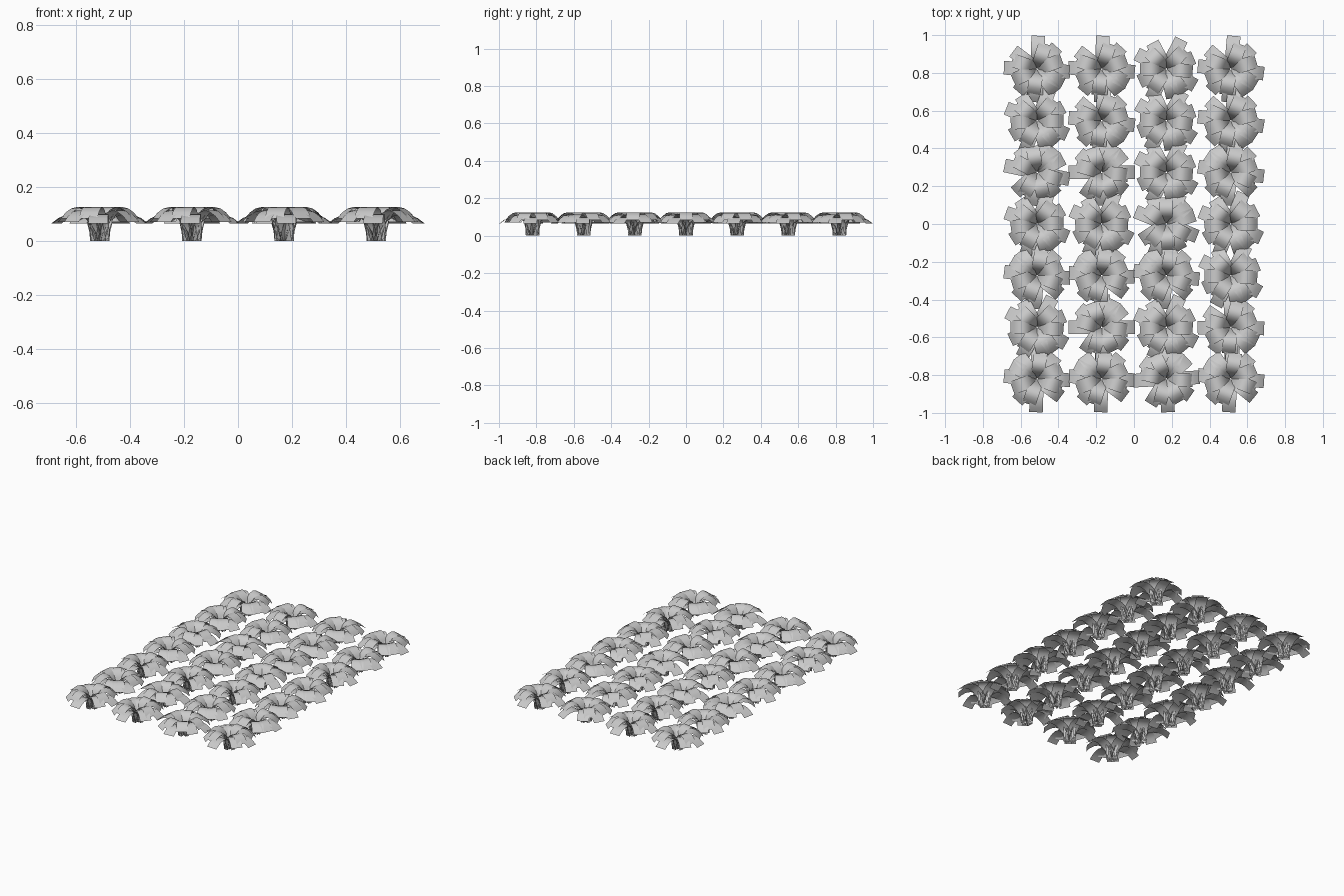
import bpy
import bmesh
from math import radians
from mathutils import Matrix, Vector

cube = bpy.data.objects.get("Cube")
if cube:
    bpy.data.objects.remove(cube, do_unlink=True)

leaf_mat = bpy.data.materials.new("leaf grey")
leaf_mat.use_nodes = True
GREY = (0.6, 0.6, 0.6, 1)
leaf_mat.diffuse_color = GREY
leaf_mat.node_tree.nodes["Principled BSDF"].inputs["Base Color"].default_value = GREY

# Side profiles of the leaves: distance from the plant centre, height
LOW = [(0.004, 0), (0.015, 0.035), (0.032, 0.066), (0.06, 0.09), (0.09, 0.1),
       (0.12, 0.097), (0.15, 0.084), (0.176, 0.065)]
MIDDLE = [(0.004, 0), (0.015, 0.04), (0.03, 0.075), (0.055, 0.103), (0.082, 0.113),
          (0.11, 0.107), (0.135, 0.092), (0.157, 0.07)]
HIGH = [(0.004, 0), (0.015, 0.045), (0.03, 0.085), (0.052, 0.115), (0.078, 0.125),
        (0.1, 0.12), (0.122, 0.105), (0.14, 0.083)]
HALF_WIDTH = 0.036

# Direction of every leaf in one plant, in degrees
LAYERS = [
    (LOW, (88, 178, -5, -92)),
    (MIDDLE, (48, 143, 230, -52, -28)),
    (HIGH, (20, 72, 160, 205, 262)),
]


def add_leaf(bm, profile, angle):
    """Sweep a flat strip along an arching profile."""
    turn = Matrix.Rotation(radians(angle), 3, "Z")
    previous = None
    for r, z in profile:
        pair = [bm.verts.new(turn @ Vector((r, side * HALF_WIDTH, z)))
                for side in (-1, 1)]
        if previous:
            face = bm.faces.new((previous[0], pair[0], pair[1], previous[1]))
            face.smooth = True
        previous = pair


def plant_mesh():
    bm = bmesh.new()
    for profile, angles in LAYERS:
        for angle in angles:
            add_leaf(bm, profile, angle)
    mesh = bpy.data.meshes.new("leafy_plant")
    bm.to_mesh(mesh)
    bm.free()
    mesh.materials.append(leaf_mat)
    return mesh


# Rows of plants from back to front, each with its own turn
TURNS = [
    (0, 0, -25, -3),
    (-20, -3, -28, -5),
    (80, 92, -25, 175),
    (-18, -22, 70, -20),
    (178, 180, 176, -25),
    (-25, 92, -22, 3),
    (180, 180, 95, 178),
]
mesh = plant_mesh()
for row, turns in enumerate(TURNS):
    for column, turn in enumerate(turns):
        plant = bpy.data.objects.new(f"plant_{row + 1}_{column + 1}", mesh)
        plant.location = ((column - 1.5) * 0.342, (3 - row) * 0.2735, 0)
        plant.rotation_euler.z = radians(turn)
        bpy.context.collection.objects.link(plant)
